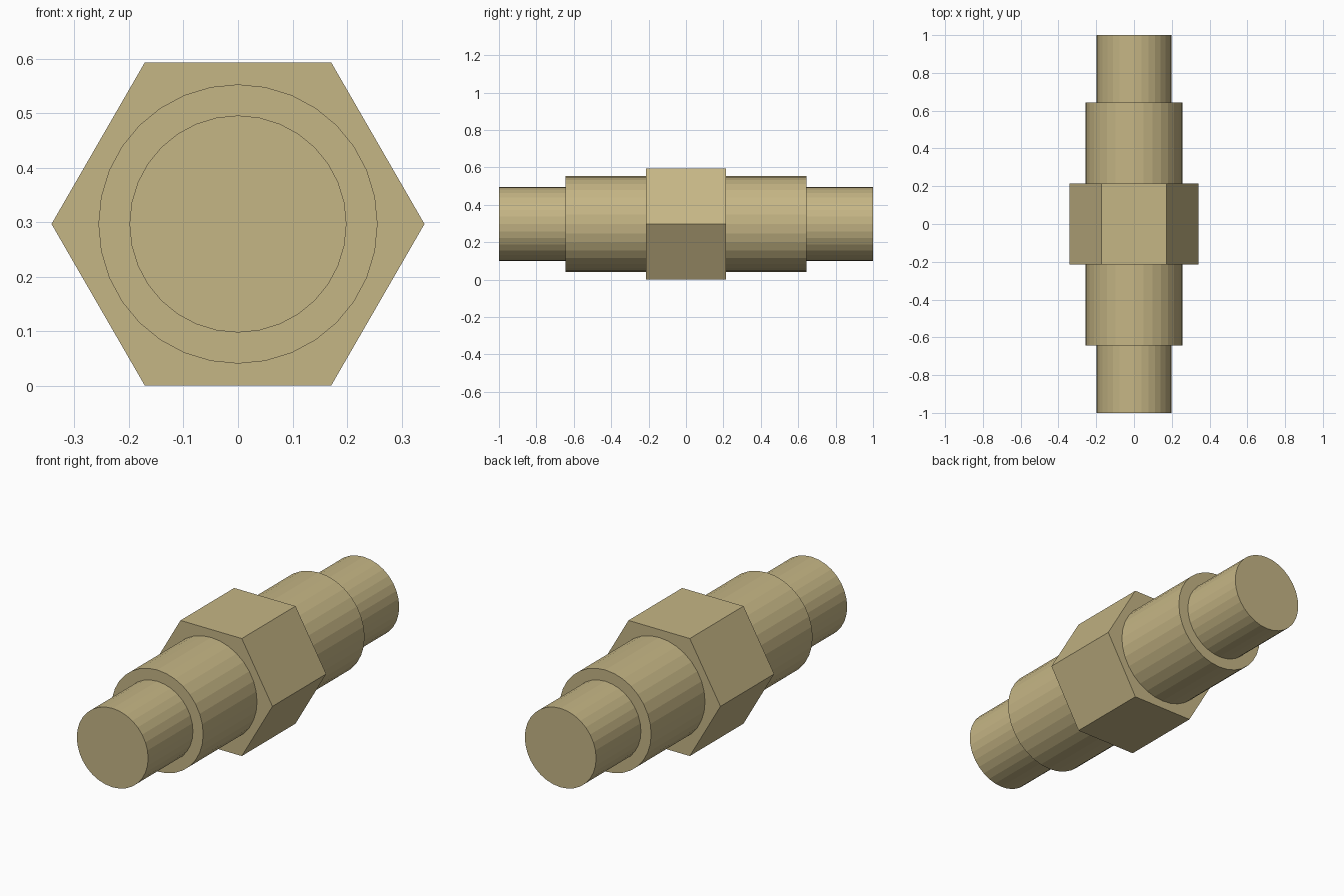
import bpy
import bmesh
from math import sin, cos, tau

default = bpy.data.objects.get("Cube")
if default:
    bpy.data.objects.remove(default, do_unlink=True)

AXIS_Z = 0.297

# Brass colour
brass = bpy.data.materials.new("brass")
brass.use_nodes = True
colour = (0.56, 0.465, 0.235, 1)
brass.diffuse_color = colour
brass.node_tree.nodes["Principled BSDF"].inputs["Base Color"].default_value = colour


def prism(name, sides, radius, half_length):
    """Flat-shaded prism along y with a corner pointing to +x."""
    bm = bmesh.new()
    ring = [bm.verts.new((radius * cos(tau * i / sides), -half_length,
                          radius * sin(tau * i / sides))) for i in range(sides)]
    cap = bm.faces.new(ring)
    extruded = bmesh.ops.extrude_face_region(bm, geom=[cap], use_keep_orig=True)
    moved = [v for v in extruded["geom"] if isinstance(v, bmesh.types.BMVert)]
    bmesh.ops.translate(bm, verts=moved, vec=(0, 2 * half_length, 0))
    bmesh.ops.recalc_face_normals(bm, faces=bm.faces)
    mesh = bpy.data.meshes.new(name)
    bm.to_mesh(mesh)
    bm.free()
    mesh.materials.append(brass)
    obj = bpy.data.objects.new(name, mesh)
    obj.location.z = AXIS_Z
    bpy.context.collection.objects.link(obj)
    return obj


# Concentric parts, each running through the next larger one
prism("end_pipe", 32, 0.199, 1.0)
prism("collar_body", 32, 0.256, 0.643)
prism("hex_nut", 6, 0.342, 0.214)
